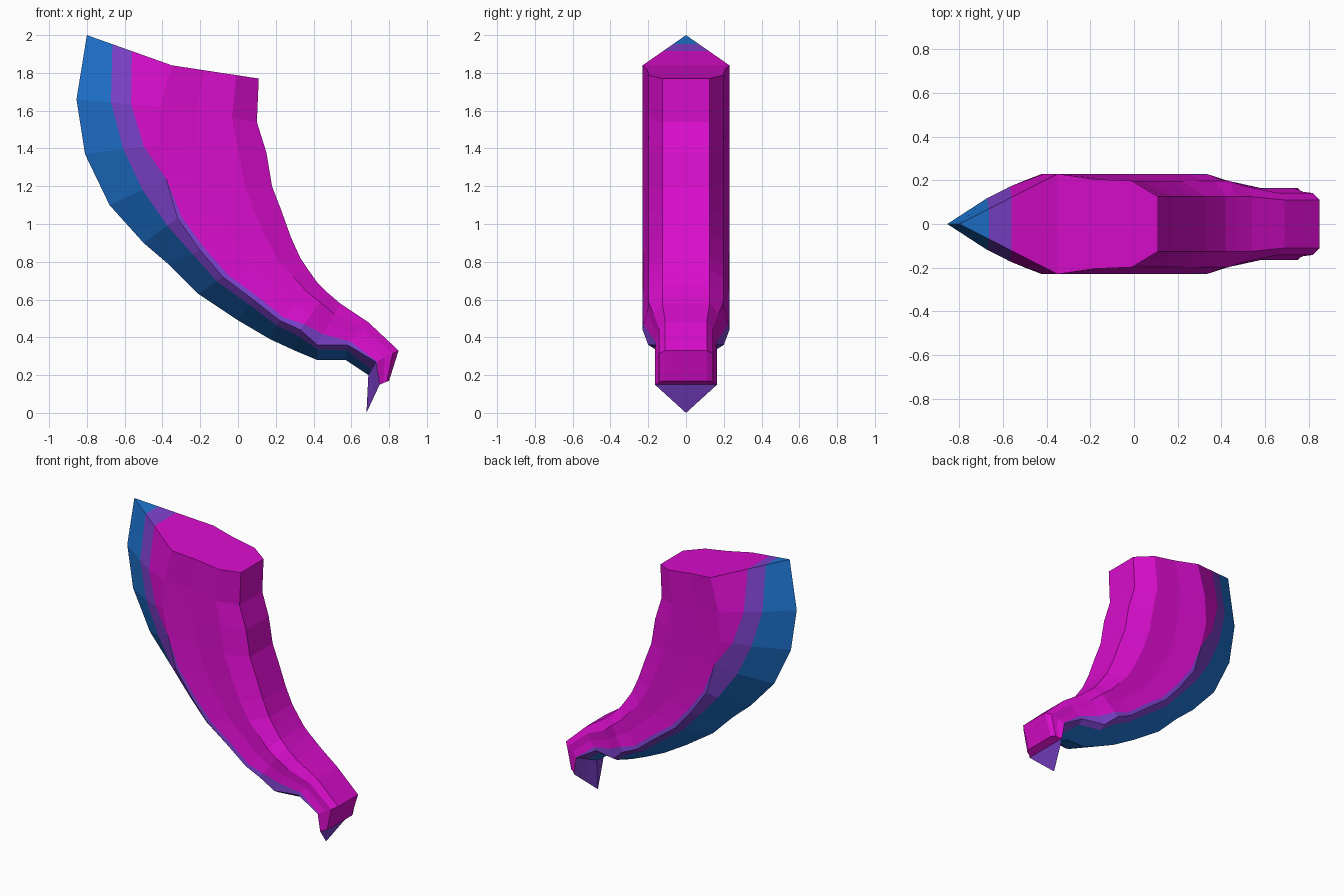
import bpy, bmesh
from mathutils import Vector

if "Cube" in bpy.data.objects:
    bpy.data.objects.remove(bpy.data.objects["Cube"])

# Stations down the blade: cutting edge, side ridge and spine as (x, z) paths
EDGE = [(-.80, 2.0), (-.855, 1.66), (-.81, 1.37), (-.68, 1.10), (-.50, .90), (-.36, .78),
        (-.21, .63), (0, .49), (.17, .39), (.30, .33), (.42, .28), (.57, .28), (.69, .20), (.68, 0)]
RIDGE = [(-.35, 1.84), (-.41, 1.62), (-.42, 1.42), (-.38, 1.24), (-.32, 1.03), (-.20, .86),
         (-.08, .72), (.08, .60), (.22, .49), (.33, .44), (.42, .36), (.58, .36), (.73, .27), (.75, .15)]
SPINE = [(.11, 1.77), (.10, 1.54), (.15, 1.38), (.18, 1.20), (.23, 1.07), (.28, .93),
         (.33, .82), (.37, .76), (.42, .69), (.47, .64), (.54, .58), (.69, .48), (.85, .33), (.80, .17)]
WIDTH = [.23] * 10 + [.20, .165, .165, .165]
# Colour boundaries: 0 = edge, 1 = ridge, above 1 = beyond the ridge
BLUE_END = [.30, .41, .52, .58, .70, .75, .75, .75, .72, .70, .70, .65, .40, .50]
PURPLE_END = [.53, .65, .80, 1, 1.06, 1.08, 1.1, 1.12, 1.12, 1.2, 1.35, 1.2, 1.05, 1]
CROSS = 3  # station where the purple band passes over the ridge


def material(name, rgb):
    m = bpy.data.materials.new(name)
    m.diffuse_color = (*rgb, 1)
    m.use_nodes = True
    m.node_tree.nodes["Principled BSDF"].inputs["Base Color"].default_value = m.diffuse_color
    return m


def half_section(i):
    """Seven points from the cutting edge round to the spine corner."""
    w = WIDTH[i]
    e = Vector((EDGE[i][0], 0, EDGE[i][1]))
    r = Vector((RIDGE[i][0], w, RIDGE[i][1]))
    s = Vector((SPINE[i][0], .125 if w > .19 else .11, SPINE[i][1]))
    inner = s.lerp(r, .26)
    inner.y = w * .86

    def at(t):
        if t > 1:
            return r.lerp(inner, t - 1)
        p = e.lerp(r, t)
        if 0 < i < 12:
            p.y += .1 * t * (1 - t)
        return p

    a, b = sorted((1, PURPLE_END[i]))
    mid = at(b).lerp(inner, .5)
    mid.y = w * .89
    return [e, at(BLUE_END[i]), at(a), at(b), mid, inner, s]


BLUE, PURPLE, MAGENTA = 0, 1, 2


def strip_colour(k, station):
    if k == 0:
        return PURPLE if station >= 12 else BLUE
    if k == 1:
        return PURPLE
    if k == 2 and station >= CROSS:
        return PURPLE
    return MAGENTA


# Curved blade with hooked grip
bm = bmesh.new()
rings = []
for i in range(len(EDGE)):
    pts = half_section(i)
    left = [bm.verts.new(p) for p in pts]
    right = [left[0]] + [bm.verts.new((p.x, -p.y, p.z)) for p in pts[1:]]
    rings.append((left, right))


def face(verts, colour):
    f = bm.faces.new(list(dict.fromkeys(verts)))
    f.material_index = colour


for i in range(len(rings) - 1):
    for side in (0, 1):
        a, b = rings[i][side], rings[i + 1][side]
        for k in range(6):
            face((a[k], a[k + 1], b[k + 1], b[k]), strip_colour(k, i))
    (l0, r0), (l1, r1) = rings[i], rings[i + 1]
    face((l0[6], r0[6], r1[6], l1[6]), MAGENTA)

# End caps, striped like the sides
for i in (0, len(rings) - 1):
    l, r = rings[i]
    for k in range(6):
        face((l[k], l[k + 1], r[k + 1], r[k]), strip_colour(k, i))

bmesh.ops.remove_doubles(bm, verts=bm.verts, dist=.0005)
bmesh.ops.recalc_face_normals(bm, faces=bm.faces)
mesh = bpy.data.meshes.new("curved_blade")
bm.to_mesh(mesh)
bm.free()
for m in (material("blue", (.014, .18, .66)), material("purple", (.21, .055, .62)),
          material("magenta", (.70, .004, .61))):
    mesh.materials.append(m)
blade = bpy.data.objects.new("curved_blade", mesh)
bpy.context.collection.objects.link(blade)
